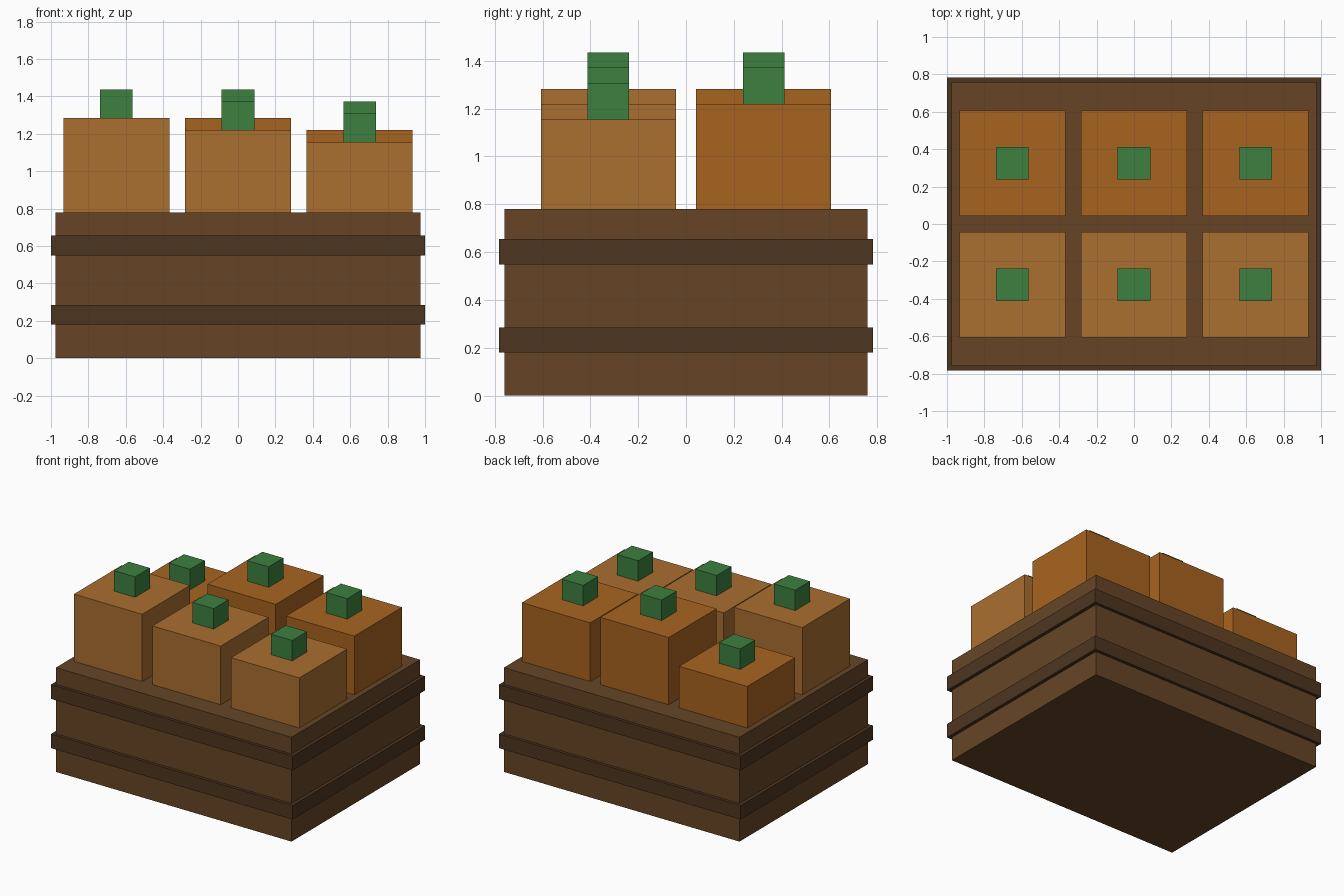
import bpy

if "Cube" in bpy.data.objects:
    bpy.data.objects.remove(bpy.data.objects["Cube"])


def material(name, rgb):
    m = bpy.data.materials.new(name)
    m.diffuse_color = (*rgb, 1.0)
    m.use_nodes = True
    m.node_tree.nodes["Principled BSDF"].inputs["Base Color"].default_value = m.diffuse_color
    return m


def box(name, x, y, z0, z1, sx, sy, mat):
    """Box centred on x, y, reaching from z0 to z1."""
    bpy.ops.mesh.primitive_cube_add(size=1, location=(x, y, (z0 + z1) / 2))
    ob = bpy.context.object
    ob.name = name
    ob.scale = (sx, sy, z1 - z0)
    bpy.ops.object.transform_apply(location=False, rotation=False, scale=True)
    ob.data.materials.append(mat)
    return ob


wood = material("wood", (0.133, 0.060, 0.019))
dark_wood = material("dark_wood", (0.076, 0.036, 0.014))
light_orange = material("light_orange", (0.40, 0.156, 0.030))
deep_orange = material("deep_orange", (0.39, 0.127, 0.014))
green = material("green", (0.045, 0.216, 0.051))

CRATE_TOP = 0.78

# Crate body and the two bands around it
box("crate_body", 0, 0, 0, CRATE_TOP, 1.95, 1.52, wood)
box("lower_band", 0, 0, 0.18, 0.285, 2.0, 1.565, dark_wood)
box("upper_band", 0, 0, 0.548, 0.655, 2.0, 1.565, dark_wood)

# Two rows of blocky produce with stems, tops at varying heights
rows = [
    ("front", -0.325, light_orange, (1.283, 1.219, 1.155)),
    ("back", 0.325, deep_orange, (1.091, 1.283, 1.219)),
]
for row, y, mat, tops in rows:
    for side, x, top in zip(("left", "middle", "right"), (-0.65, 0, 0.65), tops):
        box(f"{row}_{side}_produce", x, y, CRATE_TOP, top, 0.565, 0.565, mat)
        box(f"{row}_{side}_stem", x, y, top, top + 0.153, 0.174, 0.174, green)
